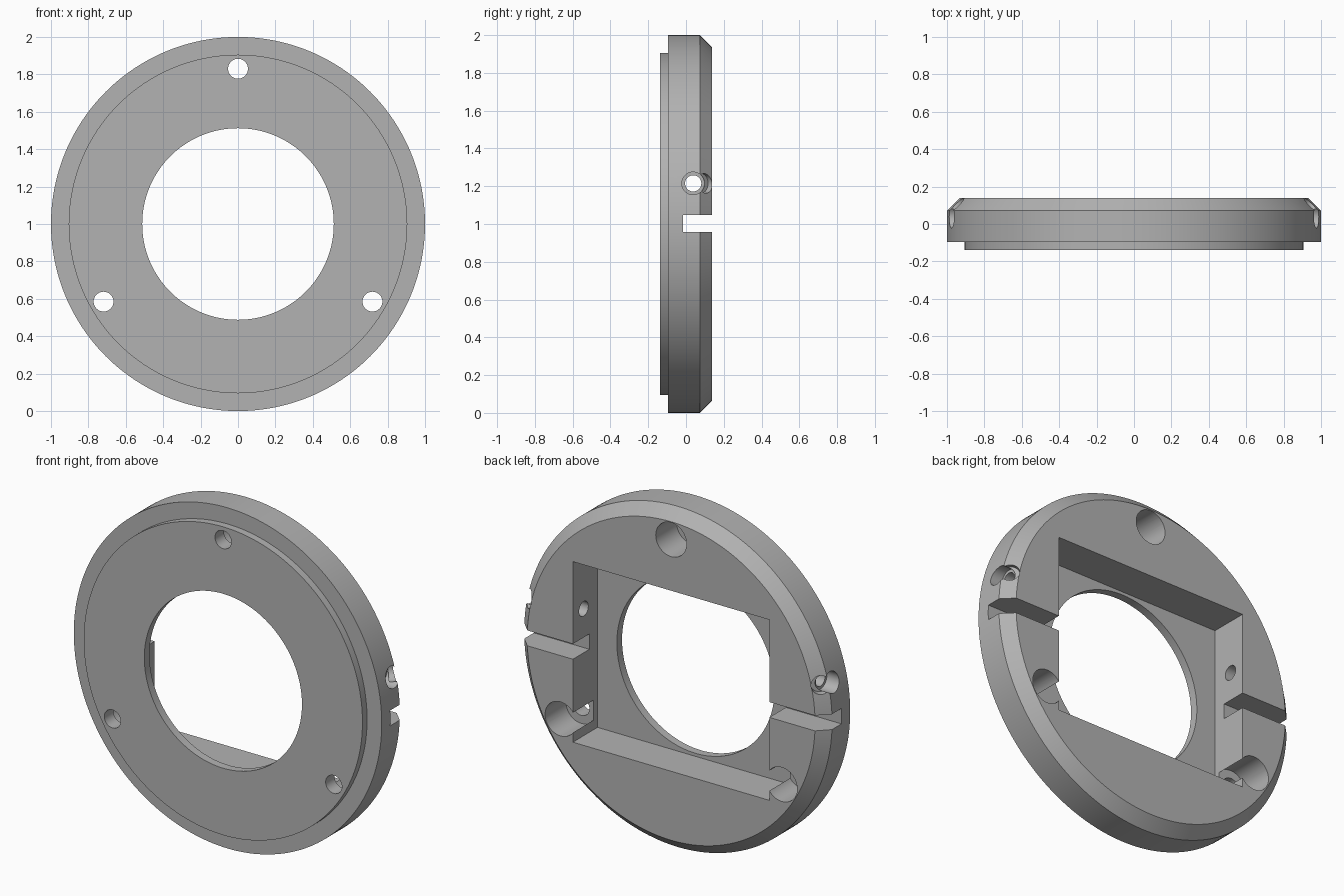
import bpy, bmesh, math
from mathutils import Matrix, Vector

if "Cube" in bpy.data.objects:
    bpy.data.objects.remove(bpy.data.objects["Cube"])

FRONT, BACK = -0.138, 0.138
LIP_Y, CHAMFER_Y = -0.095, 0.073

steel = bpy.data.materials.new("grey metal")
steel.diffuse_color = (0.45, 0.45, 0.45, 1)
steel.use_nodes = True
steel.node_tree.nodes["Principled BSDF"].inputs["Base Color"].default_value = (0.45, 0.45, 0.45, 1)


def finish(name, bm):
    bmesh.ops.recalc_face_normals(bm, faces=bm.faces)
    mesh = bpy.data.meshes.new(name)
    bm.to_mesh(mesh)
    bm.free()
    mesh.materials.append(steel)
    ob = bpy.data.objects.new(name, mesh)
    bpy.context.collection.objects.link(ob)
    return ob


def ring(name, profile, steps=192):
    """Revolve a closed (radius, y) profile about the y axis at z = 1."""
    bm = bmesh.new()
    rows = []
    for i in range(steps):
        a = 2 * math.pi * i / steps
        rows.append([bm.verts.new((r * math.cos(a), y, 1 + r * math.sin(a))) for r, y in profile])
    n = len(profile)
    for i in range(steps):
        a, b = rows[i], rows[(i + 1) % steps]
        for j in range(n):
            k = (j + 1) % n
            bm.faces.new((a[j], a[k], b[k], b[j]))
    return finish(name, bm)


def rod(name, start, end, radius):
    start, end = Vector(start), Vector(end)
    axis = end - start
    turn = axis.to_track_quat("Z", "Y").to_matrix().to_4x4()
    bm = bmesh.new()
    bmesh.ops.create_cone(bm, cap_ends=True, segments=48, radius1=radius, radius2=radius,
                          depth=axis.length, matrix=Matrix.Translation((start + end) / 2) @ turn)
    return finish(name, bm)


def box(name, low, high):
    low, high = Vector(low), Vector(high)
    bm = bmesh.new()
    bmesh.ops.create_cube(bm, size=1, matrix=Matrix.Translation((low + high) / 2)
                          @ Matrix.Diagonal((*(high - low), 1)))
    return finish(name, bm)


# Stepped disc with a front lip, a chamfered back rim and a round bore
disc = ring("flange_disc", [(0.512, FRONT), (0.905, FRONT), (0.905, LIP_Y), (1, LIP_Y),
                            (1, CHAMFER_Y), (0.935, BACK), (0.512, BACK)])

# Rectangular pocket in the back
cutters = [box("pocket_cutter", (-0.638, -0.09, 0.47), (0.638, 0.3, 1.53))]

# Three counterbored bolt holes
for degrees in (90, 210, 330):
    a = math.radians(degrees)
    x, z = 0.83 * math.cos(a), 1 + 0.83 * math.sin(a)
    cutters.append(rod("bolt_cutter", (x, -0.3, z), (x, 0, z), 0.053))
    cutters.append(rod("counterbore_cutter", (x, -0.055, z), (x, 0.3, z), 0.1))

# Side slots and set screw holes, the same on both sides
for s in (-1, 1):
    x_in, x_out = sorted((s * 0.6, s * 1.2))
    cutters.append(box("slot_cutter", (x_in, -0.015, 0.957), (x_out, 0.3, 1.047)))
    cutters.append(rod("screw_cutter", (s * 0.6, 0.038, 1.215), (s * 0.95, 0.038, 1.215), 0.043))
    cutters.append(rod("screw_mouth_cutter", (s * 0.9, 0.038, 1.215), (s * 1.2, 0.038, 1.215), 0.06))
    # Rounded relief where the mouth meets the chamfer
    cutters.append(rod("mouth_relief_cutter", (s * 0.925, 0.08, 1.215), (s * 1.025, 0.18, 1.215), 0.052))

# Cut everything, then discard the helpers
bpy.context.view_layer.objects.active = disc
for cutter in cutters:
    cutter.hide_render = True
    mod = disc.modifiers.new("cut", "BOOLEAN")
    mod.operation = "DIFFERENCE"
    mod.solver = "EXACT"
    mod.object = cutter
    bpy.ops.object.modifier_apply(modifier=mod.name)
    bpy.data.objects.remove(cutter)

bpy.ops.object.select_all(action="DESELECT")
disc.select_set(True)
bpy.ops.object.shade_smooth_by_angle(angle=math.radians(25))
